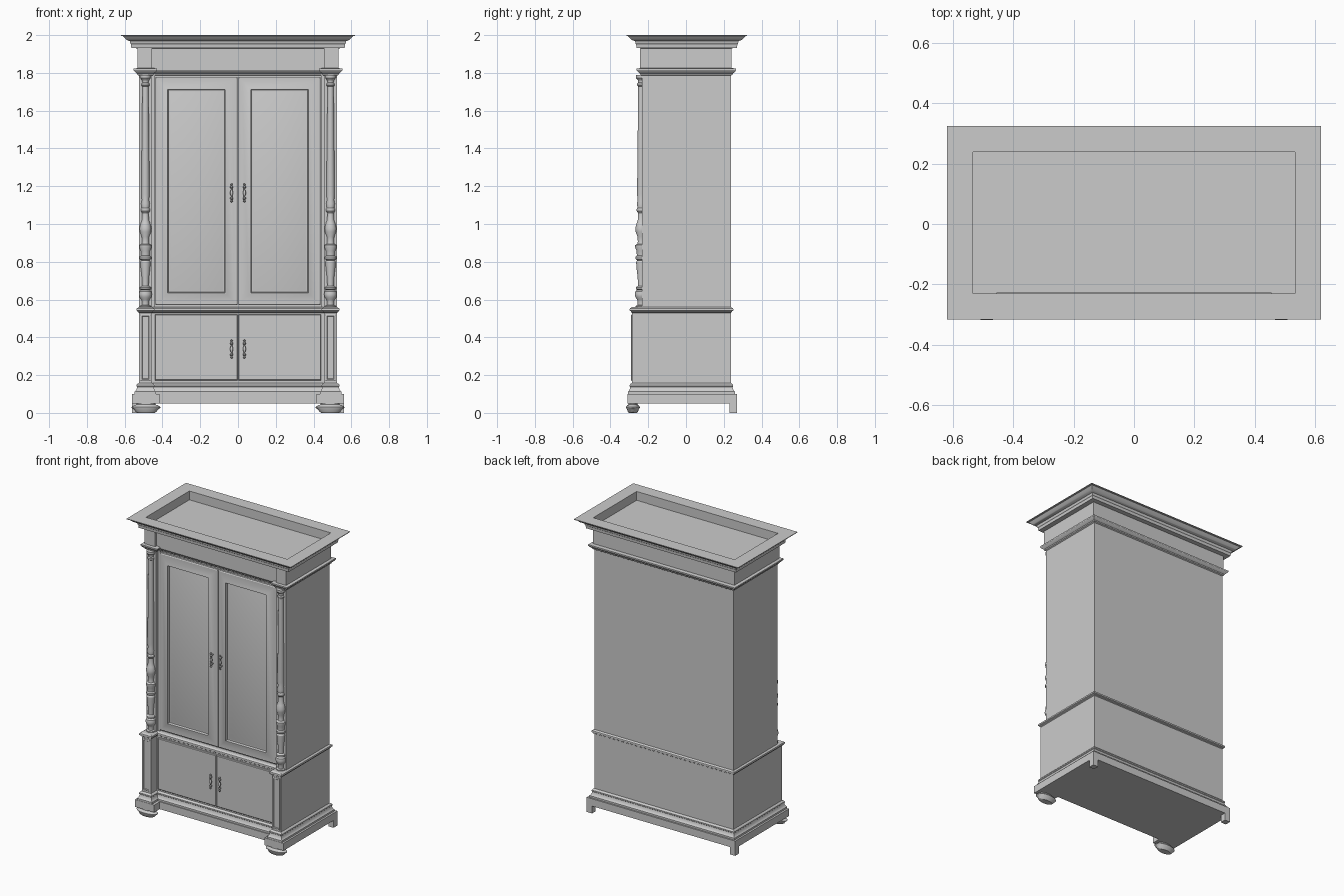
import bpy, bmesh, math
from mathutils import Vector

if "Cube" in bpy.data.objects:
    bpy.data.objects.remove(bpy.data.objects["Cube"])


def finish(name, bm):
    bmesh.ops.remove_doubles(bm, verts=bm.verts[:], dist=1e-5)
    bmesh.ops.recalc_face_normals(bm, faces=bm.faces[:])
    me = bpy.data.meshes.new(name)
    bm.to_mesh(me)
    bm.free()
    ob = bpy.data.objects.new(name, me)
    bpy.context.collection.objects.link(ob)
    return ob


def loft(name, rings, cap_start=True, cap_end=True):
    """Skin a list of closed point rings."""
    bm = bmesh.new()
    vs = [[bm.verts.new(p) for p in ring] for ring in rings]
    n = len(rings[0])
    for a, b in zip(vs, vs[1:]):
        for i in range(n):
            j = (i + 1) % n
            bm.faces.new((a[i], a[j], b[j], b[i]))
    if cap_start:
        bm.faces.new(vs[0][::-1])
    if cap_end:
        bm.faces.new(vs[-1])
    return finish(name, bm)


def plan(w, front, back, r=None, ry=None):
    """Counter-clockwise floor plan; r, ry set the middle part of the front back."""
    mid = [] if r is None else [(-r, front), (-r, ry), (r, ry), (r, front)]
    return [(-w, back), (-w, front)] + mid + [(w, front), (w, back)]


def offset(pts, d):
    """Mitred offset of a right-angled plan."""
    out = []
    for i, p in enumerate(pts):
        p, a, b = Vector(p), Vector(pts[i - 1]), Vector(pts[(i + 1) % len(pts)])
        e, f = (p - a).normalized(), (b - p).normalized()
        out.append(p + d * Vector((e.y + f.y, -e.x - f.x)))
    return out


def tier(name, pts, profile):
    """Carcass tier or moulding: profile of (outward offset, z) round a plan."""
    return loft(name, [[(p.x, p.y, z) for p in offset(pts, d)] for d, z in profile])


def panel(name, x0, x1, z0, z1, steps):
    """Front-facing panel from nested rectangles of (inset, y)."""
    return loft(name, [[(x0 + d, y, z0 + d), (x1 - d, y, z0 + d),
                        (x1 - d, y, z1 - d), (x0 + d, y, z1 - d)] for d, y in steps])


def turned(name, profile, loc, sy=1.0, n=24):
    """Turned part from (radius, z) points."""
    rings = [[(loc[0] + r * math.cos(2 * math.pi * i / n),
               loc[1] + r * sy * math.sin(2 * math.pi * i / n),
               loc[2] + z) for i in range(n)] for r, z in profile]
    return loft(name, rings)


def box(name, x0, x1, y0, y1, z0, z1):
    return tier(name, [(x0, y1), (x0, y0), (x1, y0), (x1, y1)], [(0, z0), (0, z1)])


# Carcass tiers from the plinth up
lower = plan(.525, -.286, .238, .455, -.222)
upper = plan(.525, -.234, .238, .455, -.2)
tier("plinth", plan(.56, -.31, .27, .415, -.25), [(0, .05), (0, .1)])
tier("base_moulding", lower, [(.022, .1), (.022, .112), (.017, .116), (.012, .125), (.009, .137),
                              (.012, .14), (.012, .148), (.006, .155), (0, .158)])
tier("lower_body", lower, [(0, .1), (0, .54)])
tier("waist_moulding", lower, [(0, .53), (.006, .534), (.006, .538), (.012, .542), (.013, .547),
                               (.011, .553), (.005, .557), (0, .56)])
tier("upper_body", upper, [(0, .55), (0, 1.81)])
tier("upper_moulding", upper, [(0, 1.785), (.008, 1.79), (.01, 1.797), (.018, 1.803),
                               (.025, 1.811), (.027, 1.814), (.027, 1.822), (.01, 1.825)])
tier("frieze", plan(.533, -.243, .24, .455, -.228), [(0, 1.815), (0, 1.94)])

# Cornice with its sunken top
tier("cornice", plan(.533, -.23, .238),
     [(0, 1.93), (.032, 1.932), (.034, 1.952), (.037, 1.955), (.04, 1.968), (.052, 1.972),
      (.06, 1.977), (.068, 1.985), (.076, 1.994), (.086, 1.996), (.086, 2.0),
      (0, 2.0), (0, 1.935)])

COLUMN = [(.03, 0), (.03, .008), (.019, .012), (.019, .035), (.022, .042), (.031, .055), (.034, .07),
          (.031, .085), (.022, .093), (.029, .097), (.029, .107), (.017, .115), (.019, .16),
          (.025, .21), (.027, .24), (.022, .25), (.031, .258), (.031, .268), (.023, .275),
          (.025, .30), (.032, .318), (.032, .33), (.02, .337), (.018, .35), (.02, .375),
          (.029, .40), (.031, .42), (.025, .445), (.018, .465), (.017, .50), (.024, .51),
          (.024, .522), (.02, .528), (.023, .55), (.019, .57), (.022, .60), (.016, 1.17),
          (.022, 1.175), (.022, 1.184), (.016, 1.19), (.018, 1.203), (.028, 1.215), (.028, 1.23)]
FOOT = [(.045, 0), (.056, .006), (.062, .016), (.076, .027), (.077, .031), (.062, .041),
        (.05, .044), (.05, .052)]
HANDLE = [(.003, 0), (.007, .006), (.003, .012), (.008, .018), (.008, .023), (.004, .028),
          (.004, .034), (.007, .042), (.008, .05), (.007, .058), (.004, .066), (.004, .072),
          (.008, .077), (.008, .082), (.003, .088), (.007, .094), (.003, .1)]
DOOR = [(0, -.19), (0, -.213), (.006, -.217), (.02, -.217), (.055, -.227), (.06, -.229),
        (.066, -.229), (.069, -.212), (.074, -.212), (.08, -.214)]

for s, side in ((-1, "left"), (1, "right")):
    def span(a, b):
        return sorted((s * a, s * b))

    # Door frame strip, panelled upper door and flat lower door
    box("door_jamb_" + side, *span(.44, .456), -.21, -.19, .555, 1.79)
    panel("upper_door_" + side, *span(.0015, .438), .57, 1.778, DOOR)
    panel("lower_door_" + side, *span(.0015, .44), .172, .522,
          [(0, -.21), (0, -.231), (.004, -.235)])
    # Pedestal panel with raised rim
    panel("pedestal_panel_" + side, *span(.463, .517), .17, .52,
          [(0, -.28), (0, -.289), (.003, -.291), (.008, -.291), (.011, -.287)])
    # Turned column
    turned("column_" + side, COLUMN, (s * .49, -.237, .558))
    # Oval bun foot and square back foot
    turned("front_foot_" + side, FOOT, (s * .487, -.281, 0), sy=.48)
    box("back_foot_" + side, *span(.52, .56), .23, .27, 0, .055)
    # Handles
    for level, z, y in (("upper", 1.115, -.229), ("lower", .288, -.235)):
        turned(f"{level}_handle_{side}", HANDLE, (s * .034, y - .012, z), n=12)
        for k, dz in enumerate((.02, .08)):
            box(f"{level}_handle_post_{side}_{k}", *span(.031, .037), y - .012, y + .014,
                z + dz - .003, z + dz + .003)

# Smooth turned and moulded surfaces, keep edges crisp
bpy.ops.object.select_all(action='SELECT')
bpy.context.view_layer.objects.active = bpy.data.objects["cornice"]
bpy.ops.object.shade_smooth_by_angle(angle=math.radians(30))
